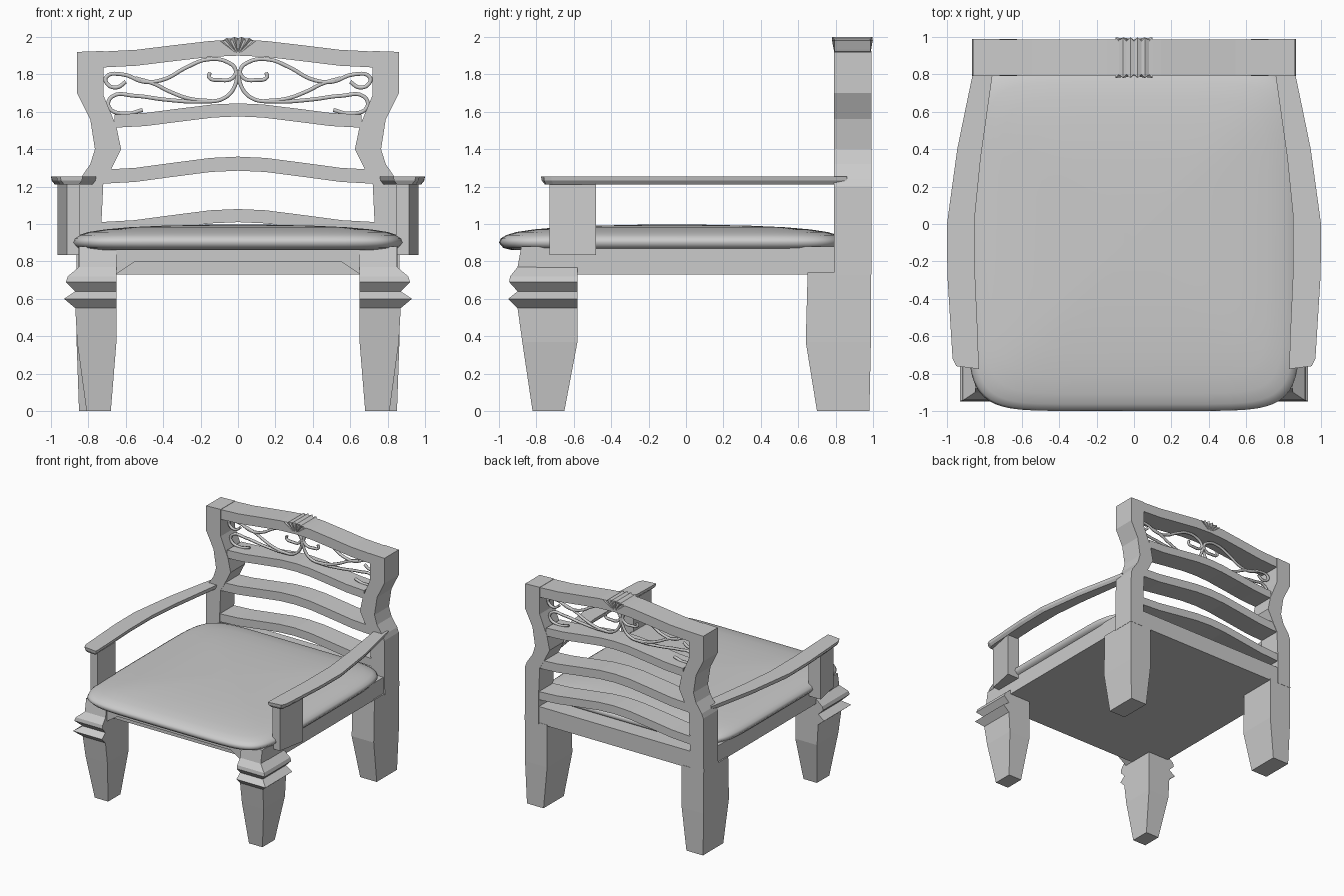
import bpy, bmesh, math

if "Cube" in bpy.data.objects:
    bpy.data.objects.remove(bpy.data.objects["Cube"])


def loft(name, rings, smooth=False):
    """Skin a stack of equal-length point rings and cap both ends."""
    bm = bmesh.new()
    vs = [[bm.verts.new(p) for p in r] for r in rings]
    n = len(rings[0])
    for a, b in zip(vs, vs[1:]):
        for i in range(n):
            j = (i + 1) % n
            bm.faces.new((a[i], a[j], b[j], b[i]))
    bm.faces.new(vs[0])
    bm.faces.new(vs[-1])
    bmesh.ops.recalc_face_normals(bm, faces=bm.faces)
    me = bpy.data.meshes.new(name)
    bm.to_mesh(me)
    bm.free()
    ob = bpy.data.objects.new(name, me)
    bpy.context.collection.objects.link(ob)
    if smooth:
        for p in me.polygons:
            p.use_smooth = True
    return ob


def slab(name, outline, y0, y1):
    """Extrude an (x, z) outline along y."""
    return loft(name, [[(x, y, z) for x, z in outline] for y in (y0, y1)])


def rect(x0, x1, y0, y1, z):
    return [(x0, y0, z), (x1, y0, z), (x1, y1, z), (x0, y1, z)]


def scroll(name, pts, s, y=0.89, r=0.012):
    """Wrought scroll: a smooth tube through (x, z) points."""
    cu = bpy.data.curves.new(name, 'CURVE')
    cu.dimensions = '3D'
    cu.bevel_depth = r
    cu.bevel_resolution = 1
    cu.resolution_u = 5
    cu.use_fill_caps = True
    sp = cu.splines.new('BEZIER')
    sp.bezier_points.add(len(pts) - 1)
    for b, (x, z) in zip(sp.bezier_points, pts):
        b.co = (s * x, y, z)
        b.handle_left_type = b.handle_right_type = 'AUTO'
    ob = bpy.data.objects.new(name, cu)
    bpy.context.collection.objects.link(ob)
    bpy.ops.object.select_all(action='DESELECT')
    ob.select_set(True)
    bpy.context.view_layer.objects.active = ob
    bpy.ops.object.convert(target='MESH')


# Shared half profiles
post_outer = [(.865, .73), (.86, 1.2), (.845, 1.24), (.79, 1.32), (.765, 1.40),
              (.79, 1.56), (.86, 1.70), (.86, 1.92)]
post_inner = [(.72, 1.925), (.72, 1.69), (.65, 1.52), (.625, 1.40), (.685, 1.28),
              (.72, 1.22), (.73, 1.01), (.73, .73)]
front_leg = [(.88, .85, .88), (.77, .85, .90), (.72, .91, .94), (.69, .92, .945),
             (.64, .87, .90), (.60, .93, .95), (.55, .87, .90), (.37, .86, .875)]
arm_in = [(.755, .81), (.82, .35), (.85, .05), (.85, -.27), (.835, -.6), (.83, -.775)]
arm_out = [(.95, -.76), (.97, -.72), (.998, -.27), (1.0, 0), (.945, .4), (.90, .62), (.85, .86)]
upper_scroll = [(.60, 1.76), (.65, 1.73), (.70, 1.75), (.705, 1.785), (.62, 1.80),
                (.50, 1.76), (.39, 1.775), (.28, 1.835), (.16, 1.88), (.055, 1.865),
                (.012, 1.82), (.03, 1.78), (.10, 1.77), (.155, 1.785), (.15, 1.81)]
lower_scroll = [(.51, 1.61), (.60, 1.59), (.69, 1.625), (.675, 1.68), (.55, 1.685),
                (.39, 1.665), (.20, 1.655), (.07, 1.675), (.012, 1.75), (.006, 1.82)]
link_scroll = [(.55, 1.78), (.45, 1.75), (.37, 1.71), (.26, 1.67), (.14, 1.657)]

for s, side in ((-1, "left"), (1, "right")):
    # Back post and back leg
    slab(f"back_post_{side}", [(s * x, z) for x, z in post_outer + post_inner], .79, .99)
    loft(f"back_leg_{side}", [rect(s * .65, s * .863, .65, .988, .74),
                              rect(s * .65, s * .863, .64, .988, .37),
                              rect(s * .69, s * .85, .70, .98, 0)])
    # Front leg with mouldings on the two outer faces only
    loft(f"front_leg_{side}",
         [rect(s * .65, s * x, -y, -.58, z) for z, x, y in front_leg]
         + [rect(s * .68, s * .81, -.82, -.65, 0)])
    # Armrest with a narrower underside
    rings = []
    for z, d in ((1.212, .02), (1.232, .004), (1.255, 0)):
        rings.append([(s * (x + d), max(y, d - .775), z) for x, y in arm_in]
                     + [(s * (x - d), y + d * .5, z) for x, y in arm_out])
    loft(f"armrest_{side}", rings)
    # Arm support
    plan = [(.845, -.73), (.915, -.73), (.965, -.48), (.845, -.48)]
    loft(f"arm_support_{side}", [[(s * x, y, z) for x, y in plan] for z in (.835, 1.22)])
    # Scrollwork
    scroll(f"upper_scroll_{side}", upper_scroll, s)
    scroll(f"lower_scroll_{side}", lower_scroll, s)
    scroll(f"link_scroll_{side}", link_scroll, s)

# Curved back rails: half width, end height of top edge, rise, thickness
for name, w, z, rise, t in (("top_rail", .725, 1.922, .063, .085),
                            ("upper_slat", .66, 1.585, .06, .07),
                            ("middle_slat", .73, 1.29, .07, .075),
                            ("lower_slat", .74, 1.01, .07, .07)):
    us = [-1, -.75, -.5, -.2, 0, .2, .5, .75, 1]
    top = [(w * u, z + rise * (.5 + .5 * math.cos(math.pi * u))) for u in us]
    slab(name, top + [(x, h - t) for x, h in reversed(top)], .793, .987)

# Shell crest: fluted fan on the top rail
fan = [(.012, 1.91)]
front, back = [(0, .795, 1.905)], [(0, .985, 1.905)]
for i in range(11):
    u = i / 5 - 1
    d = .02 if i % 2 else 0
    p = (.1 * u, 2.0 - .018 * u * u - d * .3)
    front.append((p[0], .78 + d, p[1]))
    back.append((p[0], .998 - d, p[1]))
crest = loft("shell_crest", [front, back])
bm = bmesh.new()
bm.from_mesh(crest.data)
caps = [f for f in bm.faces if len(f.verts) > 4]
for f in caps:  # fan the caps from the shell root so the flutes read
    vs = list(f.verts)
    k = min(range(len(vs)), key=lambda i: vs[i].co.z)
    vs = vs[k:] + vs[:k]
    bm.faces.remove(f)
    for a, b in zip(vs[1:], vs[2:]):
        bm.faces.new((vs[0], a, b))
bm.to_mesh(crest.data)
bm.free()

# Seat base and arched front apron
loft("seat_base", [rect(-.852, .852, -.80, .985, z) for z in (.73, .88)])
slab("front_apron", [(-.845, .88), (-.845, .732), (-.65, .732), (-.55, .80),
                     (.55, .80), (.65, .732), (.845, .732), (.845, .88)], -.88, -.79)

# Cushion: rounded-rectangle rings with a domed top
N, rings = 64, []
for r, z in ((.5, .865), (.93, .862), (.975, .872), (1, .90), (.99, .922), (.96, .94),
             (.90, .957), (.80, .971), (.65, .983), (.45, .991), (.2, .996), (.02, .997)):
    ring = []
    for i in range(N):
        a = 2 * math.pi * (i + .5) / N
        c, d = math.cos(a), math.sin(a)
        x = math.copysign(abs(c) ** .27, c)
        y = math.copysign(abs(d) ** .27, d)
        ring.append((.89 * r * x, -.075 + .925 * r * y, z))
    rings.append(ring)
loft("cushion", rings, smooth=True)
